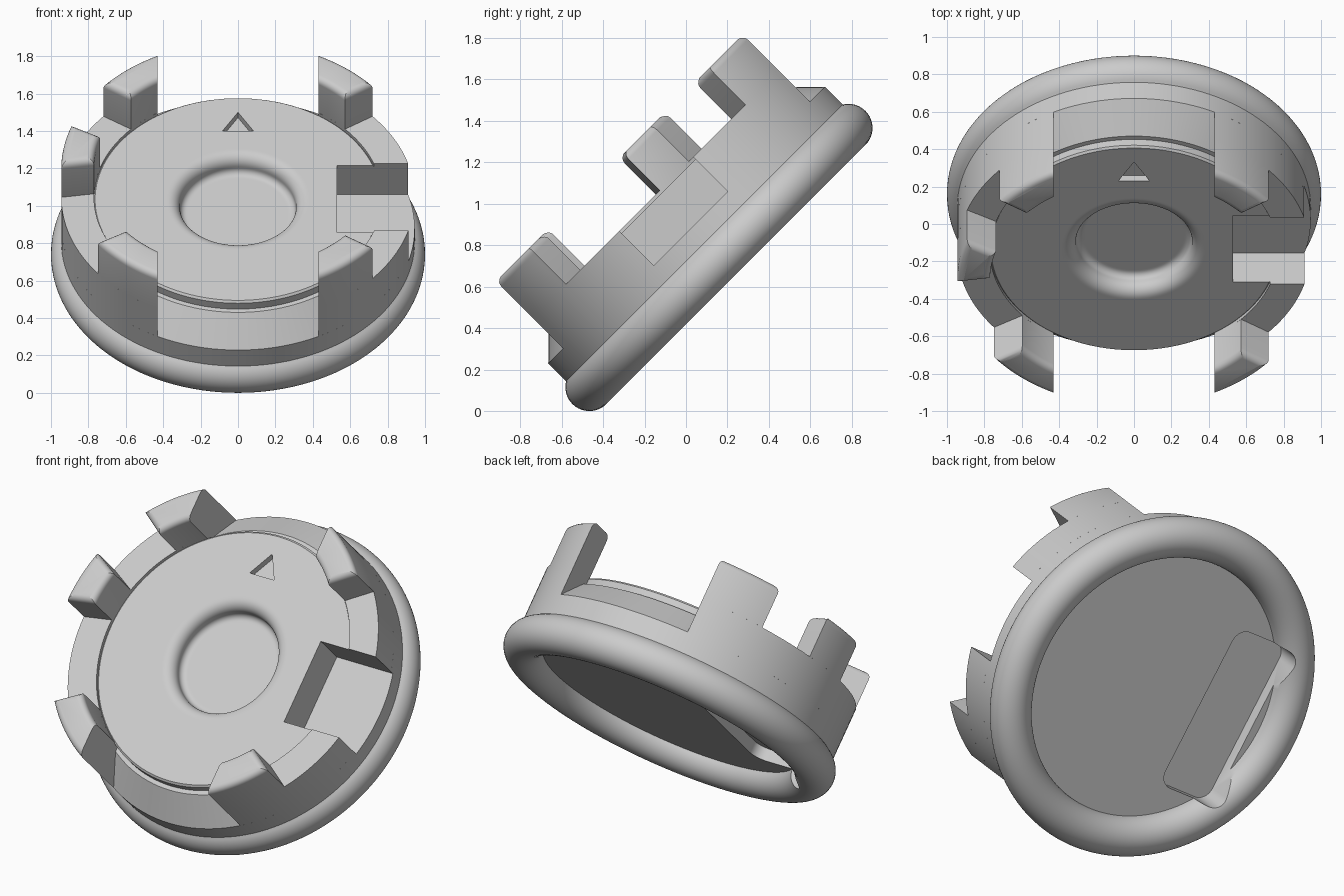
import bpy, bmesh, math
from mathutils import Matrix

cube = bpy.data.objects.get("Cube")
if cube:
    bpy.data.objects.remove(cube, do_unlink=True)

grey = bpy.data.materials.new("light_grey")
grey.use_nodes = True
grey.diffuse_color = (0.6, 0.6, 0.6, 1)
grey.node_tree.nodes["Principled BSDF"].inputs["Base Color"].default_value = (0.6, 0.6, 0.6, 1)

R_OUT, R_IN, SLOT = 0.945, 0.77, 0.43    # ring radii and half width of the end slots
FACE, RIM, LUG_TOP = 0.415, 0.43, 0.68   # heights of face, rim and lugs
OUT_END = math.degrees(math.acos(SLOT / R_OUT))
IN_END = math.degrees(math.acos(SLOT / R_IN))
TILT = Matrix.Translation((0, 0.159, 0.741)) @ Matrix.Rotation(math.radians(45), 4, 'X')
parts = []


def arc(cx, cy, r, a0, a1, n):
    angles = [math.radians(a0 + (a1 - a0) * i / n) for i in range(n + 1)]
    return [(cx + r * math.cos(a), cy + r * math.sin(a)) for a in angles]


def finish(name, bm):
    bmesh.ops.recalc_face_normals(bm, faces=bm.faces[:])
    mesh = bpy.data.meshes.new(name)
    bm.to_mesh(mesh)
    bm.free()
    mesh.materials.append(grey)
    ob = bpy.data.objects.new(name, mesh)
    bpy.context.collection.objects.link(ob)
    return ob


def prism(name, outline, z0, z1, rounding=0):
    """Extruded outline; rounding softens the top edges except those at a slot."""
    bm = bmesh.new()
    face = bm.faces.new([bm.verts.new((x, y, z0)) for x, y in outline])
    top = bmesh.ops.extrude_face_region(bm, geom=[face])["geom"]
    bmesh.ops.translate(bm, vec=(0, 0, z1 - z0),
                        verts=[g for g in top if isinstance(g, bmesh.types.BMVert)])
    if rounding:
        def soft(e):
            on_top = all(v.co.z > z1 - 0.001 for v in e.verts)
            slot = all(abs(abs(v.co.x) - SLOT) < 0.001 for v in e.verts)
            return on_top and not slot
        bmesh.ops.bevel(bm, geom=[e for e in bm.edges if soft(e)], offset=rounding,
                        segments=5, profile=0.5, affect='EDGES')
    return finish(name, bm)


def sector(in0, in1, out0, out1, sx=1, sy=1, n=12):
    pts = arc(0, 0, R_OUT, out0, out1, n) + arc(0, 0, R_IN, in1, in0, n)
    return [(sx * x, sy * y) for x, y in pts]


def cut(ob, cutter):
    mod = ob.modifiers.new("cut", 'BOOLEAN')
    mod.operation, mod.solver, mod.object = 'DIFFERENCE', 'EXACT', cutter
    bpy.context.view_layer.objects.active = ob
    bpy.ops.object.modifier_apply(modifier=mod.name)


# Turned body: dished face, step, sloped shoulder, round flange, flat back
lip, fillet, dish = 0.065, 0.035, 0.305
profile = [(0, dish), (0.265, dish)]
profile += arc(0.31 - fillet, dish + fillet, fillet, -90, 0, 6)
profile += arc(0.31 + lip, FACE - lip, lip, 180, 90, 8) + [(0.385, FACE)]
profile += [(0.764, FACE), (0.775, 0.404), (0.775, 0.36), (0.80, 0.36), (R_OUT, 0.22)]
profile += [(R_OUT, 0.0987)] + arc(0.884, 0, 0.116, 58.2, -180, 32) + [(0, 0)]
bm = bmesh.new()
verts = [bm.verts.new((r, 0, z)) for r, z in profile]
edges = [bm.edges.new(pair) for pair in zip(verts, verts[1:])]
bmesh.ops.spin(bm, geom=verts + edges, cent=(0, 0, 0), axis=(0, 0, 1),
               angle=math.tau, steps=128)
bmesh.ops.remove_doubles(bm, verts=bm.verts[:], dist=0.0001)
body = finish("cap_body", bm)

# Raised rim on both sides, open at the two end slots
rims = {}
for side, sx in (("left", 1), ("right", -1)):
    rims[side] = prism(side + "_rim", sector(-IN_END, IN_END, -OUT_END, OUT_END, sx, 1, 48),
                       0.22, RIM)

# Clip lugs; the lower right one is a little wider
for side, end, sx, sy, wide in (("left", "upper", 1, 1, 0), ("right", "upper", -1, 1, 0),
                                ("left", "lower", 1, -1, 0), ("right", "lower", -1, -1, 2.8)):
    outline = sector(42 - wide, IN_END, 40.4 - wide, OUT_END, sx, sy)
    parts.append(prism(f"{end}_{side}_lug", outline, RIM, LUG_TOP, 0.035))
parts.append(prism("side_lug", sector(2, 16.9, 0, 19.2, -1), RIM, LUG_TOP, 0.035))

# Cutters: side pocket, arrow mark, and rounded recess in the back
pocket = prism("pocket_cutter", [(0.53, -0.25), (1.1, -0.25), (1.1, 0.255), (0.53, 0.255)],
               0.195, 0.6)
arrow = prism("arrow_cutter", [(-0.083, 0.517), (0.083, 0.517), (0, 0.658)], 0.375, 0.5)
c = 0.08
x0, x1, h = -0.72 + c, -0.34 - c, 0.49 - c
rounded = (arc(x1, h, c, 0, 90, 8) + arc(x0, h, c, 90, 180, 8)
           + arc(x0, -h, c, 180, 270, 8) + arc(x1, -h, c, 270, 360, 8))
recess = prism("recess_cutter", rounded, -0.2, 0.07)
for cutter in (pocket, arrow, recess):
    cut(body, cutter)
cut(rims["left"], pocket)
for cutter in (pocket, arrow, recess):
    bpy.data.objects.remove(cutter, do_unlink=True)

# Tilt everything into place and shade
parts += [body, rims["left"], rims["right"]]
bpy.ops.object.select_all(action='DESELECT')
for ob in parts:
    ob.data.transform(TILT)
    ob.select_set(True)
bpy.context.view_layer.objects.active = body
bpy.ops.object.shade_smooth_by_angle(angle=math.radians(28))
